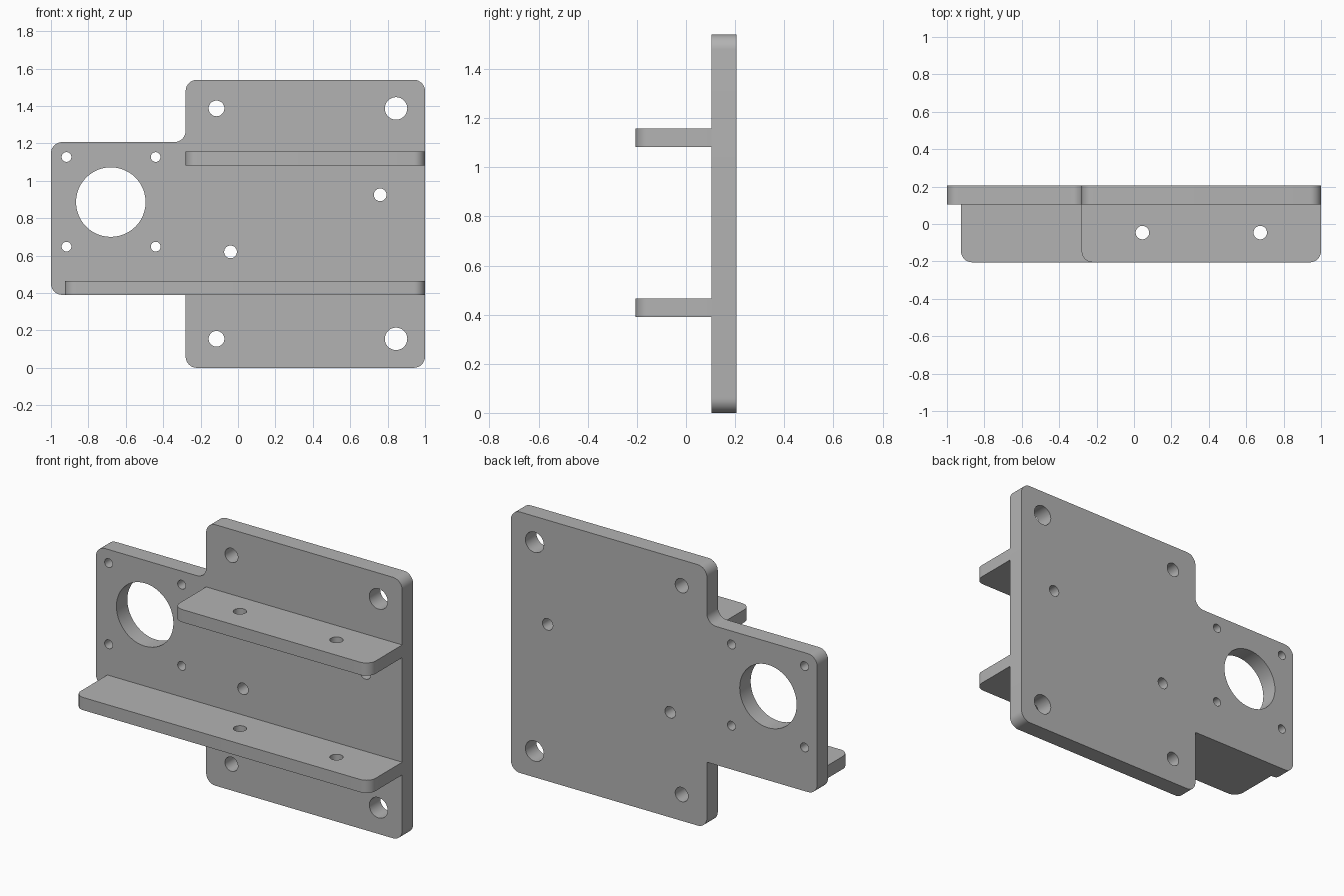
import bpy
import bmesh
from math import cos, sin, tan, pi
from mathutils import Vector, Matrix

cube = bpy.data.objects.get("Cube")
if cube:
    bpy.data.objects.remove(cube, do_unlink=True)

# Single grey finish
grey = bpy.data.materials.new("grey_metal")
grey.use_nodes = True
colour = (0.45, 0.45, 0.45, 1)
grey.diffuse_color = colour
grey.node_tree.nodes["Principled BSDF"].inputs["Base Color"].default_value = colour


def rounded(corners, steps=8):
    """Outline from (x, y, radius) corners; zero radius stays sharp."""
    points = []
    for i, (x, y, r) in enumerate(corners):
        p = Vector((x, y))
        a = (Vector(corners[i - 1][:2]) - p).normalized()
        b = (Vector(corners[(i + 1) % len(corners)][:2]) - p).normalized()
        if r == 0:
            points.append(p)
            continue
        half = a.angle(b) / 2
        centre = p + (a + b).normalized() * r / sin(half)
        start = p + a * r / tan(half) - centre
        end = p + b * r / tan(half) - centre
        for k in range(steps + 1):
            t = k / steps * pi / 2
            points.append(centre + start * cos(t) + end * sin(t))
    return points


def circle(x, y, r, sides=48):
    return [Vector((x + r * cos(2 * pi * k / sides), y + r * sin(2 * pi * k / sides)))
            for k in range(sides)]


def slab(name, outline, holes, thickness, matrix):
    """Fill an outline with round holes and extrude it into a solid."""
    bm = bmesh.new()
    edges = []
    for loop in [outline] + [circle(*h) for h in holes]:
        verts = [bm.verts.new((p.x, p.y, 0)) for p in loop]
        edges += [bm.edges.new((verts[i - 1], verts[i])) for i in range(len(verts))]
    bmesh.ops.triangle_fill(bm, edges=edges, use_beauty=True, normal=(0, 0, 1))
    top = bmesh.ops.extrude_face_region(bm, geom=bm.faces[:], use_keep_orig=True)["geom"]
    bmesh.ops.translate(bm, vec=(0, 0, thickness),
                        verts=[g for g in top if isinstance(g, bmesh.types.BMVert)])
    bmesh.ops.recalc_face_normals(bm, faces=bm.faces[:])
    bm.transform(matrix)
    mesh = bpy.data.meshes.new(name)
    bm.to_mesh(mesh)
    bm.free()
    mesh.materials.append(grey)
    obj = bpy.data.objects.new(name, mesh)
    bpy.context.collection.objects.link(obj)
    bpy.ops.object.select_all(action="DESELECT")
    obj.select_set(True)
    bpy.context.view_layer.objects.active = obj
    bpy.ops.object.shade_smooth_by_angle(angle=pi / 6)
    return obj


R = 0.06
FRONT, BACK = 0.103, 0.205

# Upright back plate with motor arm
plate = rounded([(-0.28, 0, R), (1, 0, R), (1, 1.54, R), (-0.28, 1.54, R),
                 (-0.28, 1.207, R), (-1, 1.207, R), (-1, 0.39, R), (-0.28, 0.39, 0)])
holes = [(-0.68, 0.886, 0.186), (0.76, 0.925, 0.034), (-0.04, 0.62, 0.034)]
holes += [(x, z, 0.026) for x in (-0.917, -0.44) for z in (0.648, 1.127)]
holes += [(x, z, r) for x, r in ((-0.115, 0.042), (0.845, 0.06)) for z in (0.155, 1.387)]
upright = Matrix.Translation((0, BACK, 0)) @ Matrix.Rotation(pi / 2, 4, "X")
slab("back_plate", plate, holes, BACK - FRONT, upright)

# Two drilled shelves projecting to the front
for name, left, z in (("lower_shelf", -0.925, 0.39), ("upper_shelf", -0.28, 1.082)):
    outline = rounded([(left, -BACK, R), (1, -BACK, R), (1, FRONT, 0), (left, FRONT, 0)])
    slab(name, outline, [(x, -0.046, 0.036) for x in (0.045, 0.675)], 0.075,
         Matrix.Translation((0, 0, z)))
